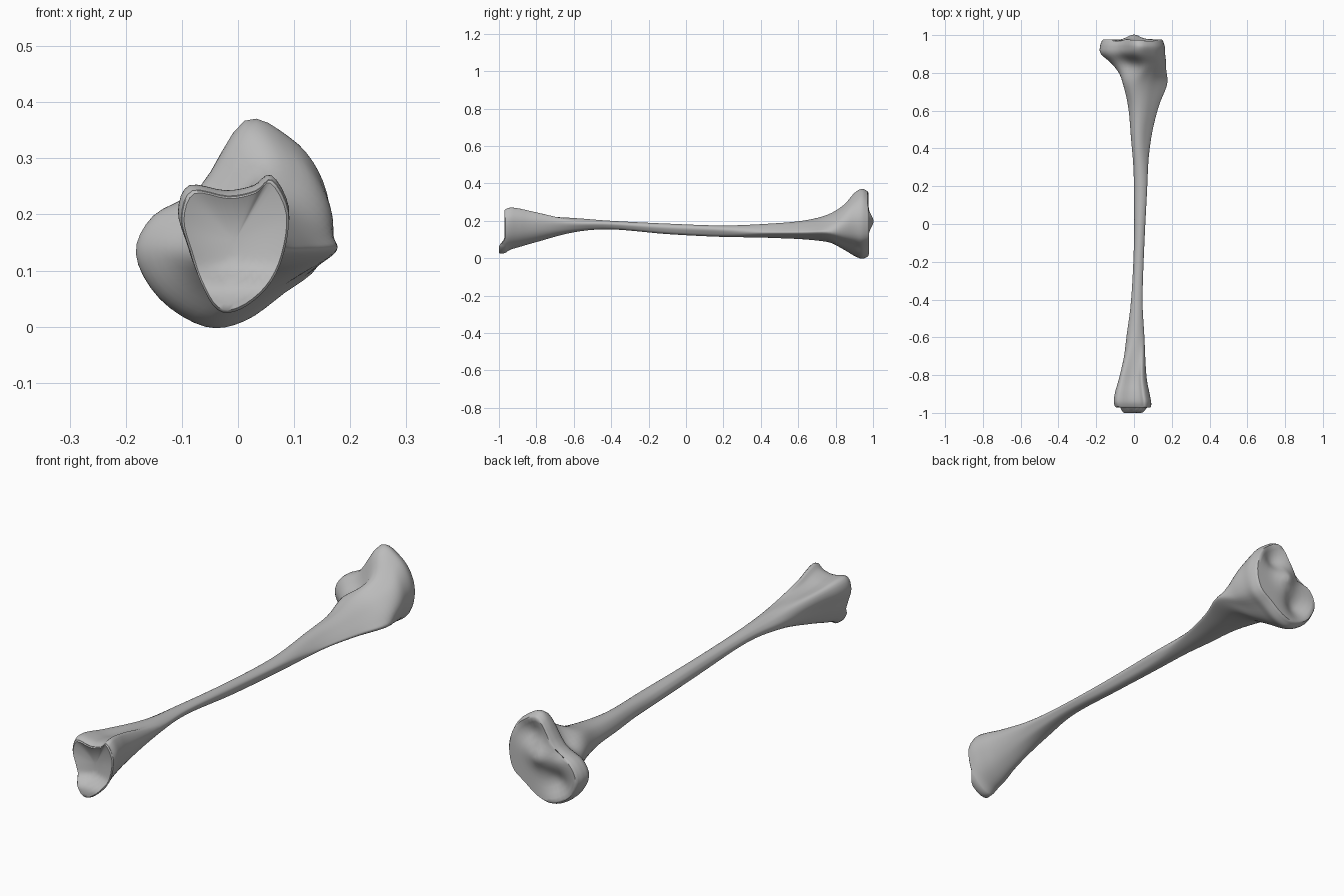
import bpy
import bmesh
import math
from mathutils import Vector

cube = bpy.data.objects.get("Cube")
if cube:
    bpy.data.objects.remove(cube)

STEPS_AROUND = 4
STEPS_ALONG = 5

# Cross-section outlines (x, z) in hundredths, clockwise from the top
OUTLINES = {
    "ankle": [(-2, 24), (3, 25), (6, 27), (9, 21), (8, 13), (5, 7),
              (0, 3), (-4, 3), (-7, 8), (-9, 14), (-10.5, 20), (-8.5, 25)],
    "shaft": [(0, 10), (5, 9), (9, 6), (10, 2), (8, -3), (5, -7),
              (0, -9), (-5, -9), (-9, -6), (-10, 0), (-8, 5), (-5, 8)],
    "crest": [(2, 23), (7, 22), (12, 19), (16, 16), (17.5, 14), (15, 12),
              (10, 10), (4, 9), (-1, 9), (-5, 11), (-6, 16), (-3, 21)],
    "knee": [(1, 37), (9, 34), (14, 28), (16, 20), (14, 11), (8, 6),
             (1, 1), (-6, 0), (-14, 5), (-18, 13), (-15, 20), (-7, 25)],
}

# Stations along the bone: y, min x, max x, min z, max z (hundredths), outline
STATIONS = [
    (-97, -10, 9, 3, 26, "ankle"),
    (-94, -10.7, 9, 5, 27, "ankle"),
    (-89, -10, 8, 6.5, 26.5, "ankle"),
    (-80, -7.5, 6.5, 9, 24.5, "ankle"),
    (-60, -4, 5.5, 14, 21.5, "shaft"),
    (-40, -1.5, 4.5, 15.5, 20, "shaft"),
    (-10, 0, 5.5, 13, 18.5, "shaft"),
    (20, 0, 7, 11.5, 17.5, "shaft"),
    (45, -1.5, 9, 11, 18.5, "crest"),
    (62, -3, 13, 10.3, 20, "crest"),
    (75, -6, 17.7, 9, 23, "crest"),
    (84, -11, 17, 5, 28, "knee"),
    (90, -17.5, 16.5, 1.5, 34.5, "knee"),
    (94, -18, 16.3, 0, 36.7, "knee"),
    (97, -17, 15.3, 1, 35.5, "knee"),
]


def smooth(a, b, c, d, t):
    """Smooth curve through b and c."""
    return (b * 2 + (c - a) * t + (a * 2 - b * 5 + c * 4 - d) * t * t
            + (b * 3 - a - c * 3 + d) * t ** 3) / 2


def fit_outline(y, x_min, x_max, z_min, z_max, name):
    """Stretch an outline to a station's box and round it off."""
    shape = OUTLINES[name]
    xs, zs = zip(*shape)
    ctrl = []
    for x, z in shape:
        u = (x - min(xs)) / (max(xs) - min(xs))
        v = (z - min(zs)) / (max(zs) - min(zs))
        ctrl.append(Vector((x_min + u * (x_max - x_min), y,
                            z_min + v * (z_max - z_min))) / 100)
    n = len(ctrl)
    return [smooth(ctrl[i - 1], ctrl[i], ctrl[(i + 1) % n], ctrl[(i + 2) % n],
                   k / STEPS_AROUND)
            for i in range(n) for k in range(STEPS_AROUND)]


def bump(p, x, z, radius):
    return math.exp(-((p.x - x) ** 2 + (p.z - z) ** 2) / radius ** 2)


def ankle_end(p, s):
    """Hollow joint face with a lip hanging forward at the bottom."""
    lip = max(0, min(1, (0.11 - p.z) / 0.05))
    lip = lip * lip * (3 - 2 * lip)
    return -0.972 - 0.028 * lip + 0.022 * (1 - s * s) * (1 - lip)


def knee_end(p, s):
    """Two shallow sockets with a ridge between them."""
    return (0.978 + 0.026 * bump(p, 0.0, 0.2, 0.045)
            - 0.03 * bump(p, 0.05, 0.28, 0.05)
            - 0.035 * bump(p, -0.07, 0.1, 0.055)
            - 0.02 * bump(p, -0.09, 0.24, 0.03))


def cap_rings(rim, end):
    """Shrinking rings that close the rim with the given relief."""
    centre = sum(rim, Vector()) / len(rim)
    rings = []
    for s in (0.96, 0.88, 0.76, 0.62, 0.48, 0.34, 0.2, 0.08):
        ring = [centre.lerp(p, s) for p in rim]
        for p in ring:
            p.y = end(p, s)
        rings.append(ring)
    return rings


# Body rings, smoothed along the length
keys = [fit_outline(*station) for station in STATIONS]
rings = []
last = len(keys) - 1
for i in range(last):
    four = [keys[max(0, min(last, i + j))] for j in (-1, 0, 1, 2)]
    for k in range(STEPS_ALONG):
        rings.append([smooth(*pts, k / STEPS_ALONG) for pts in zip(*four)])
rings.append(keys[last])

# Push the bottom of the ankle rim forward into its lip
for p in rings[0]:
    p.y = ankle_end(p, 1) + 0.006

rings = cap_rings(rings[0], ankle_end)[::-1] + rings + cap_rings(rings[-1], knee_end)

# Skin the rings
bm = bmesh.new()
loops = [[bm.verts.new(p) for p in ring] for ring in rings]
count = len(loops[0])
for a, b in zip(loops, loops[1:]):
    for i in range(count):
        j = (i + 1) % count
        bm.faces.new((a[i], a[j], b[j], b[i]))
bm.faces.new(loops[0])
bm.faces.new(loops[-1])
bmesh.ops.recalc_face_normals(bm, faces=bm.faces)
mesh = bpy.data.meshes.new("shin_bone")
bm.to_mesh(mesh)
bm.free()

# Plain grey material
grey = bpy.data.materials.new("bone_grey")
grey.use_nodes = True
colour = (0.5, 0.5, 0.5, 1)
grey.diffuse_color = colour
grey.node_tree.nodes["Principled BSDF"].inputs["Base Color"].default_value = colour
mesh.materials.append(grey)

bone = bpy.data.objects.new("shin_bone", mesh)
bpy.context.collection.objects.link(bone)
bpy.ops.object.select_all(action="DESELECT")
bone.select_set(True)
bpy.context.view_layer.objects.active = bone
bpy.ops.object.shade_smooth_by_angle(angle=math.radians(50))
